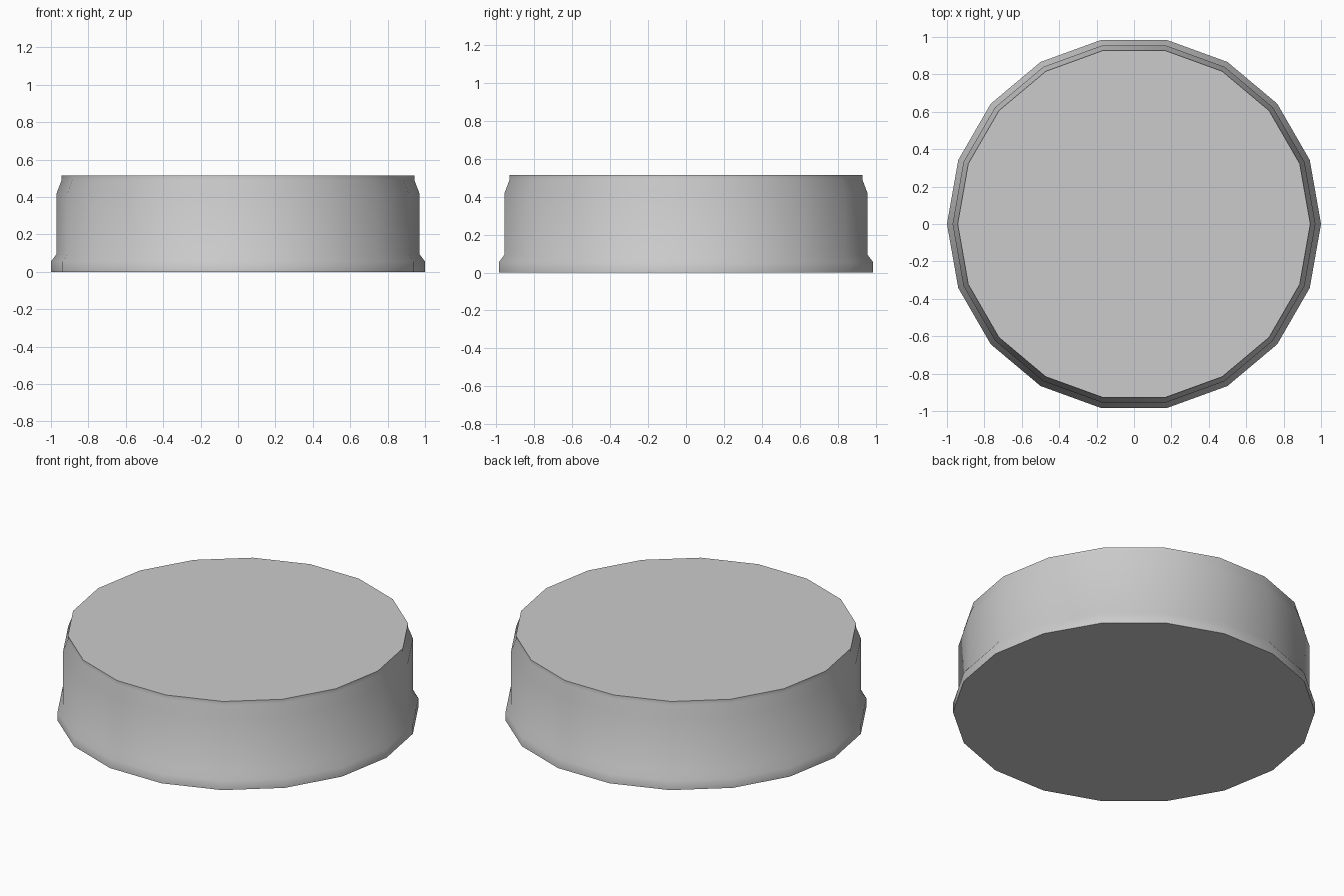
import bpy, bmesh, math

if "Cube" in bpy.data.objects:
    bpy.data.objects.remove(bpy.data.objects["Cube"])

SIDES = 18
# Side profile: (radius, height), from base lip to top rim
PROFILE = [(1.0, 0.0), (1.0, 0.055), (0.97, 0.095),
           (0.97, 0.42), (0.943, 0.49), (0.943, 0.514)]

bm = bmesh.new()


def ring(r, z):
    return [bm.verts.new((r * math.cos(2 * math.pi * i / SIDES),
                          r * math.sin(2 * math.pi * i / SIDES), z))
            for i in range(SIDES)]


rings = [ring(r, z) for r, z in PROFILE]

# Walls
for low, high in zip(rings, rings[1:]):
    for i in range(SIDES):
        j = (i + 1) % SIDES
        bm.faces.new((low[i], low[j], high[j], high[i]))

# Bottom and top caps
bm.faces.new(rings[0][::-1])
bm.faces.new(rings[-1])

mesh = bpy.data.meshes.new("round_cap")
bm.to_mesh(mesh)
bm.free()
cap = bpy.data.objects.new("round_cap", mesh)
bpy.context.collection.objects.link(cap)

# Smooth wall, crisp cap edges
bpy.context.view_layer.objects.active = cap
cap.select_set(True)
bpy.ops.object.shade_smooth_by_angle(angle=math.radians(45))
